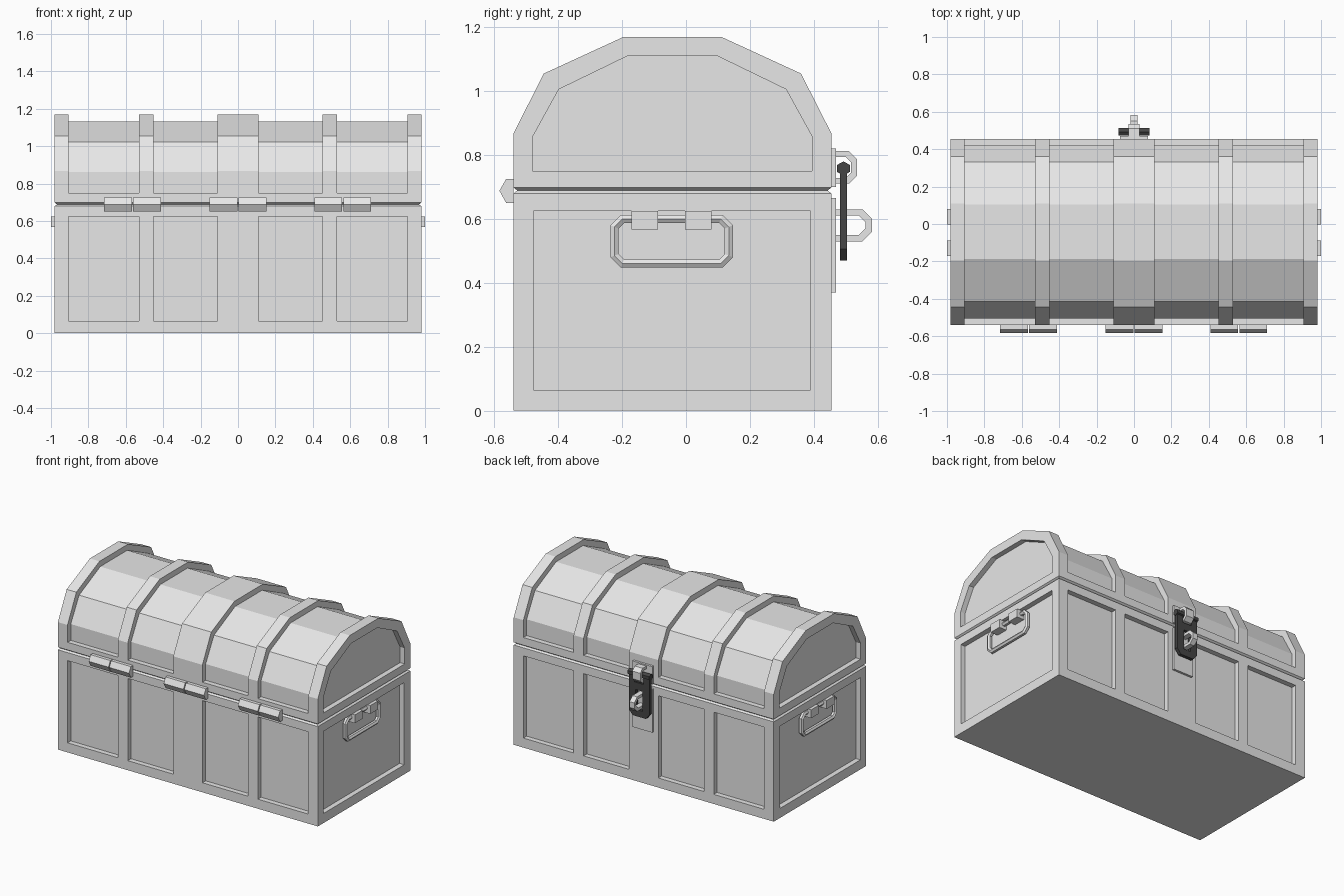
import bpy
import bmesh

cube = bpy.data.objects.get("Cube")
if cube:
    bpy.data.objects.remove(cube, do_unlink=True)


def material(name, value):
    m = bpy.data.materials.new(name)
    m.use_nodes = True
    m.diffuse_color = (value, value, value, 1)
    m.node_tree.nodes["Principled BSDF"].inputs["Base Color"].default_value = (value, value, value, 1)
    return m


GREY = material("light grey", 0.8)
DARK = material("dark iron", 0.06)

# Overall sizes: half length, chest front and back, panel depth
HX, Y0, Y1, DEPTH = 0.98, -0.54, 0.455, 0.035
YC = (Y0 + Y1) / 2
SEAM = 0.689
BAYS = [(-0.907, -0.528), (-0.453, -0.11), (0.11, 0.453), (0.528, 0.907)]


def finish(name, bm, mat):
    bmesh.ops.recalc_face_normals(bm, faces=bm.faces)
    me = bpy.data.meshes.new(name)
    bm.to_mesh(me)
    bm.free()
    me.materials.append(mat)
    ob = bpy.data.objects.new(name, me)
    bpy.context.collection.objects.link(ob)
    return ob


def add_prism(bm, pts, axis, lo, hi):
    """Extrude a 2D outline along x (points are y, z) or y (points are x, z)."""
    place = (lambda p, t: (t, p[0], p[1])) if axis == "x" else (lambda p, t: (p[0], t, p[1]))
    a = [bm.verts.new(place(p, lo)) for p in pts]
    b = [bm.verts.new(place(p, hi)) for p in pts]
    bm.faces.new(a)
    bm.faces.new(b[::-1])
    for i in range(len(pts)):
        j = (i + 1) % len(pts)
        bm.faces.new((a[i], b[i], b[j], a[j]))


def prism(name, pts, axis, lo, hi, mat=GREY):
    bm = bmesh.new()
    add_prism(bm, pts, axis, lo, hi)
    return finish(name, bm, mat)


def rect(a0, a1, z0, z1):
    return [(a0, z0), (a1, z0), (a1, z1), (a0, z1)]


def carve(ob, bm):
    """Cut recesses out of a part, then drop the cutter."""
    cutter = finish("recess_cutter", bm, GREY)
    cutter.hide_render = True
    mod = ob.modifiers.new("recesses", "BOOLEAN")
    mod.operation = "DIFFERENCE"
    mod.solver = "EXACT"
    mod.object = cutter
    bpy.context.view_layer.objects.active = ob
    bpy.ops.object.modifier_apply(modifier=mod.name)
    bpy.data.objects.remove(cutter, do_unlink=True)


def seam_bevel(ob, z, inset=0.012):
    """Pull the edge loop at the seam inwards to form half of a V groove."""
    for v in ob.data.vertices:
        if abs(v.co.z - z) < 1e-4:
            v.co.x -= inset if v.co.x > 0 else -inset
            v.co.y -= inset if v.co.y > YC else -inset


def arch(half, rise, foot):
    """Faceted barrel outline from the front foot to the back foot."""
    side = [(half, foot), (half, 0.868 - rise * 0.2),
            (0.4025 - rise * 0.85, 1.055 - rise * 0.9), (0.1525 - rise * 0.2, 1.17 - rise * 1.1)]
    return [(YC - y, z) for y, z in side] + [(YC + y, z) for y, z in side[::-1]]


# Body: box with a grooved top edge and recessed panels
bm = bmesh.new()
add_prism(bm, [(Y0, 0), (Y1, 0), (Y1, 0.68), (Y1, SEAM), (Y0, SEAM), (Y0, 0.68)], "x", -HX, HX)
for f in [f for f in bm.faces if abs(f.normal.x) > 0.9 or len(f.verts) == 6]:
    corners = [v for v in f.verts if abs(v.co.z - 0.68) < 1e-4]
    bmesh.ops.connect_verts(bm, verts=corners)
body = finish("chest_body", bm, GREY)
seam_bevel(body, SEAM)
cut = bmesh.new()
for lo, hi in BAYS:
    add_prism(cut, rect(lo, hi, 0.065, 0.625), "y", Y0 - 0.1, Y0 + DEPTH)
    add_prism(cut, rect(lo, hi, 0.065, 0.625), "y", Y1 - DEPTH, Y1 + 0.1)
for s in (-1, 1):
    add_prism(cut, rect(Y0 + 0.062, Y1 - 0.065, 0.065, 0.625), "x", s * (HX - DEPTH), s * (HX + 0.1))
carve(body, cut)

# Lid: faceted barrel with raised bands, recessed bays and recessed ends
half = (Y1 - Y0) / 2
outline = arch(half, 0, 0.698)
bm = bmesh.new()
add_prism(bm, [(Y0, SEAM)] + outline + [(Y1, SEAM)], "x", -HX, HX)
for f in [f for f in bm.faces if len(f.verts) > 4]:
    bmesh.ops.connect_verts(bm, verts=[v for v in f.verts if abs(v.co.z - 0.698) < 1e-4])
lid = finish("chest_lid", bm, GREY)
seam_bevel(lid, SEAM)
cut = bmesh.new()
bay = arch(half - DEPTH, DEPTH, 0.75)
bay += [(Y1 + 0.2, 0.75), (Y1 + 0.2, 1.4), (Y0 - 0.2, 1.4), (Y0 - 0.2, 0.75)]
for lo, hi in BAYS:
    add_prism(cut, bay, "x", lo, hi)
for s in (-1, 1):
    add_prism(cut, arch(half - 0.06, 0.055, 0.75), "x", s * (HX - DEPTH), s * (HX + 0.1))
carve(lid, cut)

# Hinges: two knuckles each along the front seam
hinge = [(Y0, 0.65), (-0.563, 0.65), (-0.584, 0.688), (-0.563, 0.725), (Y0, 0.725)]
for cx, side in ((-0.565, "right"), (0, "middle"), (0.56, "left")):
    bm = bmesh.new()
    add_prism(bm, hinge, "x", cx - 0.152, cx - 0.003)
    add_prism(bm, hinge, "x", cx + 0.003, cx + 0.152)
    finish("hinge_" + side, bm, GREY)

# Side handles: a chamfered ring hung from two clips
for s, side in ((1, "left"), (-1, "right")):
    ya, yb, za, zb, c = -0.224, 0.134, 0.46, 0.6, 0.025
    path = [(ya + c, za), (yb - c, za), (yb, za + c), (yb, zb - c),
            (yb - c, zb), (ya + c, zb), (ya, zb - c), (ya, za + c)]
    cu = bpy.data.curves.new("handle_" + side, "CURVE")
    cu.dimensions = "3D"
    cu.bevel_depth = 0.016
    cu.bevel_resolution = 1
    sp = cu.splines.new("POLY")
    sp.points.add(len(path) - 1)
    for p, (y, z) in zip(sp.points, path):
        p.co = (s * 0.964, y, z, 1)
    sp.use_cyclic_u = True
    sp.use_smooth = False
    cu.materials.append(GREY)
    ob = bpy.data.objects.new("handle_" + side, cu)
    bpy.context.collection.objects.link(ob)
    bm = bmesh.new()
    for y in (-0.17, -0.003):
        add_prism(bm, rect(y, y + 0.083, 0.567, 0.624), "x", s * 0.94, s)
    finish("handle_clips_" + side, bm, GREY)

# Latch plates on the back of lid and body
prism("latch_plate_lid", rect(-0.075, 0.075, 0.7, 0.82), "y", Y1 - 0.01, 0.47)
prism("latch_plate_body", rect(-0.075, 0.075, 0.37, 0.665), "y", Y1 - 0.01, 0.47)


def staple(name, reach, z0, z1, width, t=0.02, c=0.03):
    """Bent strap standing out from the latch plate."""
    k = c * 0.7
    outer = [(0.465, z0), (reach - c, z0), (reach, z0 + c), (reach, z1 - c), (reach - c, z1), (0.465, z1)]
    r = reach - t
    inner = [(0.465, z1 - t), (r - k, z1 - t), (r, z1 - t - k), (r, z0 + t + k),
             (r - k, z0 + t), (0.465, z0 + t)]
    prism(name, outer + inner, "x", -width, width)


staple("latch_staple_lid", 0.535, 0.71, 0.812, 0.03, 0.018, 0.025)
staple("latch_staple_body", 0.582, 0.53, 0.63, 0.018)

# Hasp: slotted dark plate swinging on a six-sided pin
half_plate = [(0, 0.47), (0.05, 0.47), (0.078, 0.505), (0.078, 0.75), (0.034, 0.75), (0.034, 0.7),
              (0, 0.7), (0, 0.65), (0.026, 0.65), (0.026, 0.515), (0, 0.515)]
hasp = prism("hasp_plate", half_plate, "y", 0.482, 0.504, DARK)
hasp.modifiers.new("both sides", "MIRROR")
pin = [(0.493 + y * 0.022, 0.758 + z * 0.022)
       for y, z in ((0, 1), (0.9, 0.5), (0.9, -0.5), (0, -1), (-0.9, -0.5), (-0.9, 0.5))]
prism("hasp_pin", pin, "x", -0.082, 0.082, DARK)
